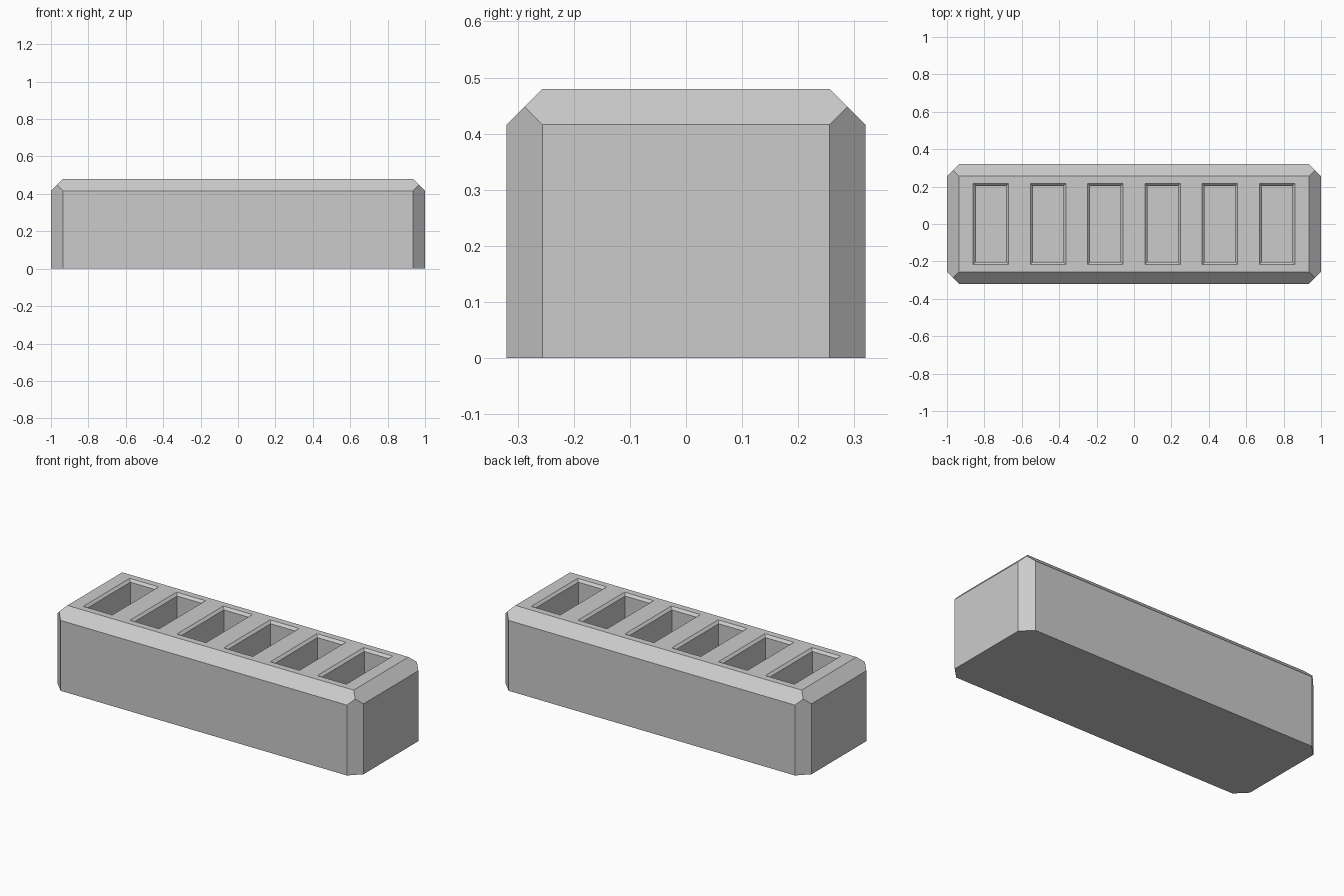
import bpy
import bmesh
from mathutils import Vector

if "Cube" in bpy.data.objects:
    bpy.data.objects.remove(bpy.data.objects["Cube"])

HALF = Vector((1.0, 0.32))      # half length and half depth
HEIGHT = 0.48
BEVEL = 0.064
SLOTS, PITCH = 6, 0.306
SLOT_X, SLOT_Y, RIM, FLOOR = 0.095, 0.217, 0.014, 0.1

grey = bpy.data.materials.new("stone grey")
grey.use_nodes = True
colour = (0.6, 0.6, 0.6, 1)
grey.diffuse_color = colour
grey.node_tree.nodes["Principled BSDF"].inputs["Base Color"].default_value = colour


def make_object(name, bm):
    bmesh.ops.recalc_face_normals(bm, faces=bm.faces)
    mesh = bpy.data.meshes.new(name)
    bm.to_mesh(mesh)
    bm.free()
    mesh.materials.append(grey)
    obj = bpy.data.objects.new(name, mesh)
    bpy.context.collection.objects.link(obj)
    return obj


def chamfer(bm, point, normal):
    """Slice off everything beyond a plane and cap the cut."""
    geom = bm.verts[:] + bm.edges[:] + bm.faces[:]
    cut = bmesh.ops.bisect_plane(bm, geom=geom, plane_co=point, plane_no=normal,
                                 clear_outer=True)
    edges = [e for e in cut["geom_cut"] if isinstance(e, bmesh.types.BMEdge)]
    bmesh.ops.contextual_create(bm, geom=edges)


# Block with chamfered upright and top edges
bm = bmesh.new()
bmesh.ops.create_cube(bm, size=1)
for v in bm.verts:
    v.co = (v.co.x * 2 * HALF.x, v.co.y * 2 * HALF.y, (v.co.z + 0.5) * HEIGHT)
for s in (-1, 1):
    chamfer(bm, (s * HALF.x, 0, HEIGHT - BEVEL), (s, 0, 1))
    chamfer(bm, (0, s * HALF.y, HEIGHT - BEVEL), (0, s, 1))
    for t in (-1, 1):
        chamfer(bm, (s * HALF.x, t * (HALF.y - BEVEL), 0), (s, t, 0))
block = make_object("slotted_block", bm)

# Pocket cutters: straight wells with a flared rim
bm = bmesh.new()
for i in range(SLOTS):
    cx = (i - (SLOTS - 1) / 2) * PITCH
    rings = []
    for inset, z in ((RIM, FLOOR), (RIM, HEIGHT - RIM), (-RIM, HEIGHT + RIM)):
        x, y = SLOT_X - inset, SLOT_Y - inset
        rings.append([bm.verts.new((cx + a * x, b * y, z))
                      for a, b in ((-1, -1), (1, -1), (1, 1), (-1, 1))])
    bm.faces.new(rings[0])
    bm.faces.new(rings[-1])
    for low, high in zip(rings, rings[1:]):
        for k in range(4):
            n = (k + 1) % 4
            bm.faces.new((low[k], low[n], high[n], high[k]))
cutter = make_object("pocket_cutter", bm)
cutter.hide_render = True

# Cut the pockets, then discard the cutter
mod = block.modifiers.new("pockets", "BOOLEAN")
mod.operation = "DIFFERENCE"
mod.solver = "EXACT"
mod.object = cutter
bpy.context.view_layer.objects.active = block
bpy.ops.object.modifier_apply(modifier=mod.name)
bpy.data.objects.remove(cutter)
